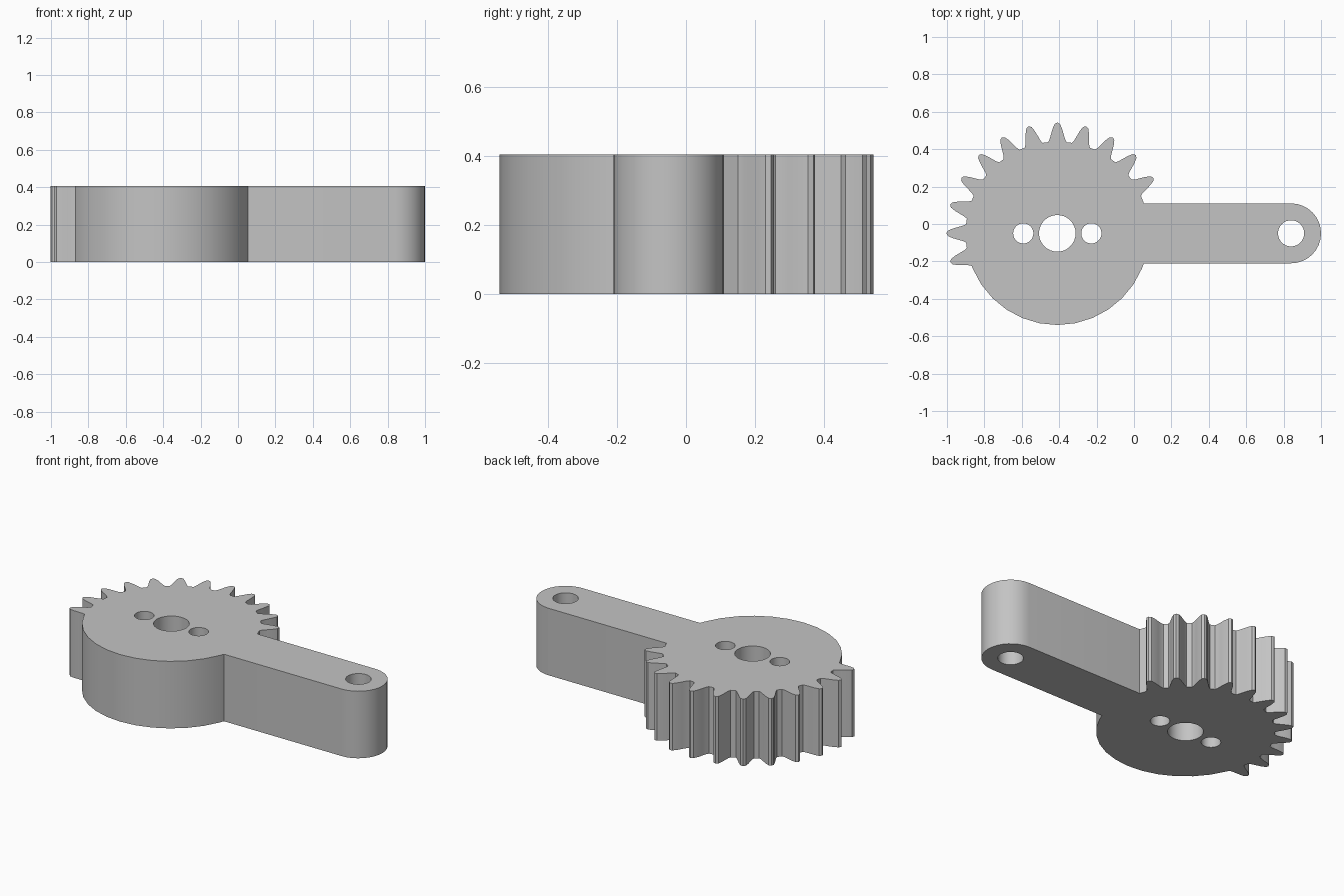
import bpy, bmesh, math
from mathutils import Vector

cube = bpy.data.objects.get("Cube")
if cube:
    bpy.data.objects.remove(cube, do_unlink=True)

HEIGHT = 0.405
MID_Y = -0.05
HUB = Vector((-0.41, MID_Y, 0))
TIP = Vector((0.84, MID_Y, 0))
HUB_R, ARM_R = 0.49, 0.16


def polar(center, radius, degrees):
    a = math.radians(degrees)
    return center + Vector((math.cos(a), math.sin(a), 0)) * radius


def arc(center, radius, start, end, steps):
    return [polar(center, radius, start + (end - start) * i / steps) for i in range(steps + 1)]


def circle(x, radius):
    return arc(Vector((x, MID_Y, 0)), radius, 0, 360, 32)[:-1]


# Half of one tooth: angle from its centre line, radius
flank = [(5.8, HUB_R), (4.7, 0.505), (3.7, 0.53), (2.6, 0.56), (1.4, 0.585)]
tooth = [(-a, r) for a, r in flank] + [(0, 0.593)] + [(a, r) for a, r in reversed(flank)]

# Outline: toothed sector, plain round hub, rounded arm
join = math.degrees(math.asin(ARM_R / HUB_R))
outline = [polar(HUB, HUB_R, join)]
for i in range(12):
    outline += [polar(HUB, r, 30 + 15 * i + a) for a, r in tooth]
outline += [polar(HUB, HUB_R, 202.5 + 11.25 * i) for i in range(13)]
outline.append(polar(HUB, HUB_R, -join))
outline += arc(TIP, ARM_R, -90, 90, 16)

# Shaft hole, two screw holes and the pivot hole in the arm
holes = [circle(HUB.x, 0.098), circle(HUB.x - 0.182, 0.054),
         circle(HUB.x + 0.182, 0.054), circle(TIP.x, 0.07)]

# Fill the flat profile and raise it into a solid
bm = bmesh.new()
for loop in [outline] + holes:
    verts = [bm.verts.new(p) for p in loop]
    for a, b in zip(verts, verts[1:] + verts[:1]):
        bm.edges.new((a, b))
bmesh.ops.triangle_fill(bm, use_beauty=True, use_dissolve=False, edges=bm.edges[:], normal=(0, 0, 1))
raised = bmesh.ops.extrude_face_region(bm, geom=bm.faces[:], use_keep_orig=True)
top = [g for g in raised["geom"] if isinstance(g, bmesh.types.BMVert)]
bmesh.ops.translate(bm, verts=top, vec=(0, 0, HEIGHT))
bmesh.ops.recalc_face_normals(bm, faces=bm.faces[:])

mesh = bpy.data.meshes.new("gear_lever")
bm.to_mesh(mesh)
bm.free()
lever = bpy.data.objects.new("gear_lever", mesh)
bpy.context.collection.objects.link(lever)

# Plain grey finish
grey = bpy.data.materials.new("plain_grey")
grey.use_nodes = True
color = (0.55, 0.55, 0.55, 1)
grey.diffuse_color = color
grey.node_tree.nodes["Principled BSDF"].inputs["Base Color"].default_value = color
mesh.materials.append(grey)

# Smooth round walls, crisp rims
bpy.ops.object.select_all(action="DESELECT")
lever.select_set(True)
bpy.context.view_layer.objects.active = lever
bpy.ops.object.shade_smooth_by_angle(angle=math.radians(30))
